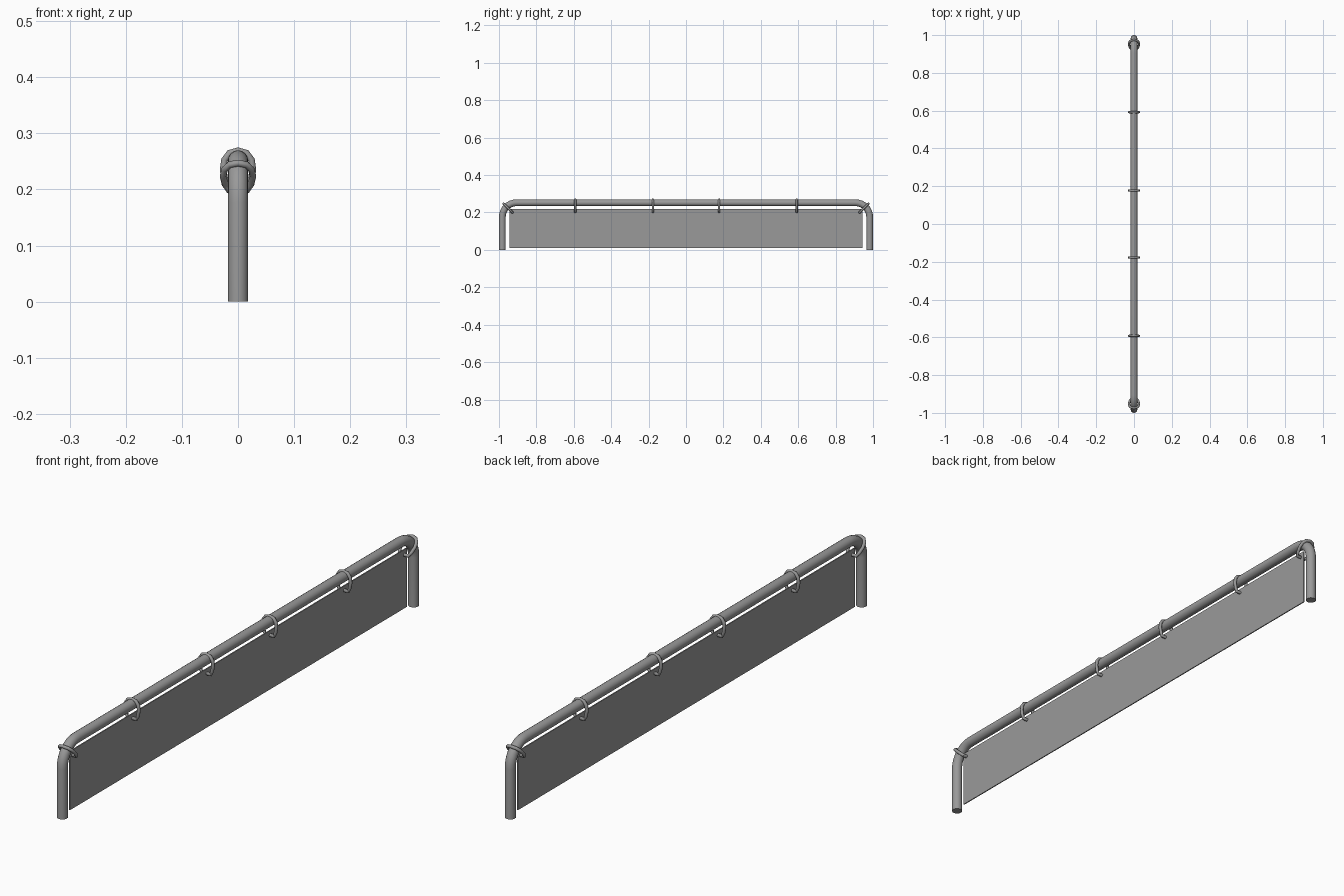
import bpy, bmesh
from math import sin, cos, pi, radians
from mathutils import Vector

if "Cube" in bpy.data.objects:
    bpy.data.objects.remove(bpy.data.objects["Cube"])

# Dark grey finish shared by every part
grey = bpy.data.materials.new("dark_grey")
grey.diffuse_color = (0.32, 0.32, 0.32, 1)
grey.use_nodes = True
grey.node_tree.nodes["Principled BSDF"].inputs["Base Color"].default_value = grey.diffuse_color


def sweep(name, path, side, radius, sides, closed=False):
    """Sweep a circle along a planar path; side is the normal of its plane."""
    bm = bmesh.new()
    n = len(path)
    loops = []
    for i, p in enumerate(path):
        a = path[(i - 1) % n] if closed or i > 0 else p
        b = path[(i + 1) % n] if closed or i < n - 1 else p
        out = (b - a).normalized().cross(side)
        loops.append([bm.verts.new(p + radius * (cos(t) * out + sin(t) * side))
                      for t in (2 * pi * k / sides for k in range(sides))])
    for i in range(n if closed else n - 1):
        a, b = loops[i], loops[(i + 1) % n]
        for k in range(sides):
            m = (k + 1) % sides
            bm.faces.new((a[k], a[m], b[m], b[k]))
    if not closed:
        bm.faces.new(loops[0])
        bm.faces.new(loops[-1])
    bmesh.ops.recalc_face_normals(bm, faces=bm.faces)
    mesh = bpy.data.meshes.new(name)
    bm.to_mesh(mesh)
    bm.free()
    mesh.materials.append(grey)
    obj = bpy.data.objects.new(name, mesh)
    bpy.context.collection.objects.link(obj)
    bpy.ops.object.select_all(action='DESELECT')
    obj.select_set(True)
    bpy.context.view_layer.objects.active = obj
    bpy.ops.object.shade_smooth_by_angle(angle=radians(50))
    return obj


# Bent tube frame: leg, rounded corner, rail, rounded corner, leg
TUBE, LEG_Y, RAIL_Z, BEND = 0.018, 0.982, 0.252, 0.075
half = [Vector((0, -LEG_Y, 0))]
for i in range(9):
    t = pi / 2 * i / 8
    half.append(Vector((0, -LEG_Y + BEND * (1 - cos(t)),
                        RAIL_Z - BEND * (1 - sin(t)))))
path = half + [Vector((0, -p.y, p.z)) for p in reversed(half)]
sweep("tube_frame", path, Vector((1, 0, 0)), TUBE, 16)

# Thin hanging panel
bpy.ops.mesh.primitive_cube_add(size=1, location=(0, 0, 0.114))
panel = bpy.context.object
panel.name = "hanging_panel"
panel.scale = (0.004, 1.886, 0.208)
panel.data.materials.append(grey)

# Ring outline: rounded top, flat bar through the panel (x, height)
right = [(0.015, 0.030), (0.024, 0.018), (0.0265, 0.0),
         (0.023, -0.020), (0.018, -0.033)]
outline = [(0, 0.034)] + right + [(-x, h) for x, h in reversed(right)]


# Rings tying the panel to the tube, tilted at the corners
def ring(name, y, z, tilt):
    side = Vector((1, 0, 0))
    up = Vector((0, sin(tilt), cos(tilt)))
    pts = [Vector((0, y, z)) + x * side + h * up for x, h in outline]
    sweep(name, pts, up.cross(side), 0.006, 8, closed=True)


for s, label in ((-1, "front"), (1, "back")):
    ring(label + "_inner_ring", s * 0.177, 0.235, 0)
    ring(label + "_outer_ring", s * 0.592, 0.235, 0)
    ring(label + "_corner_ring", s * 0.951, 0.223, s * pi / 4)
